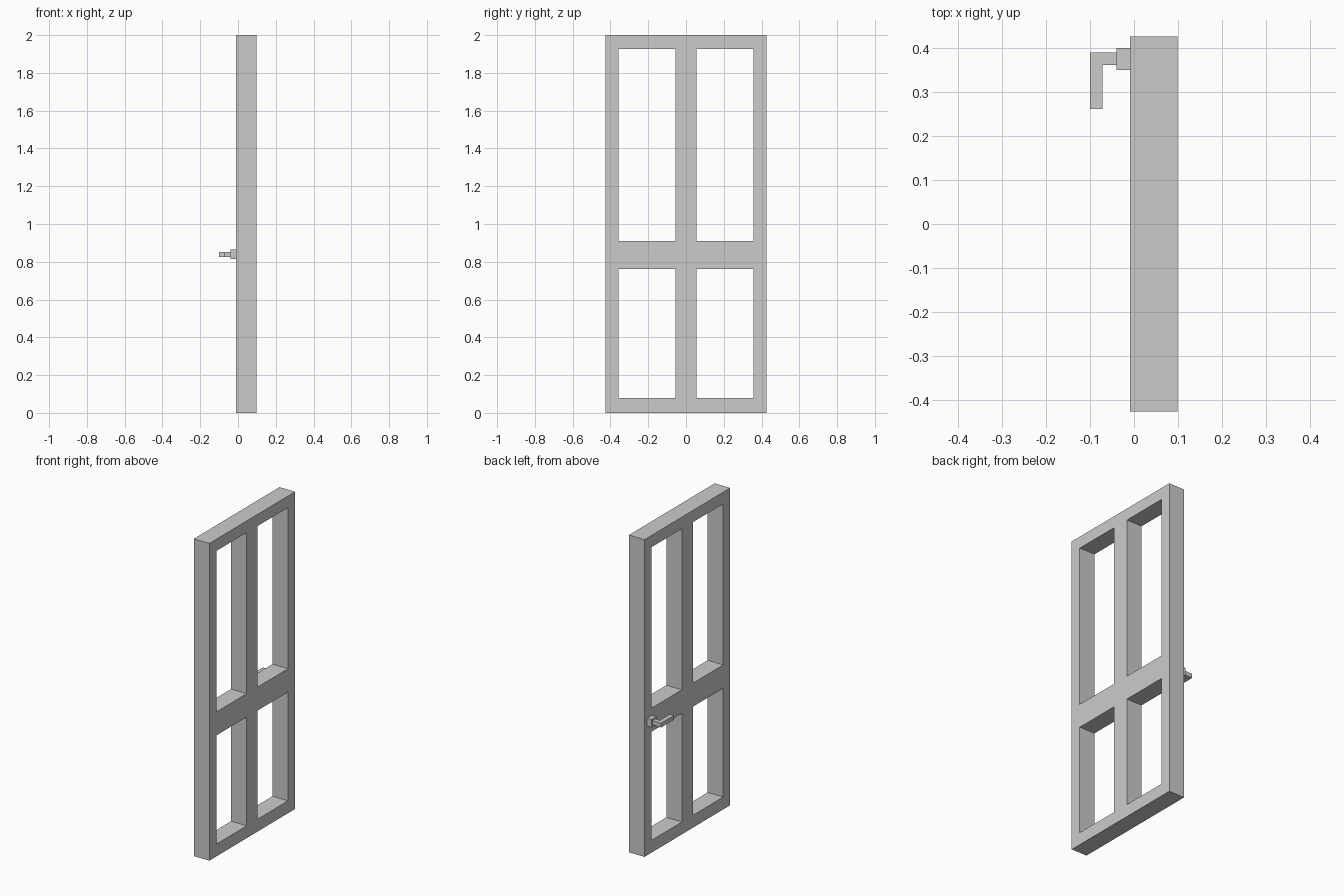
import bpy, bmesh
from mathutils import Vector

if "Cube" in bpy.data.objects:
    bpy.data.objects.remove(bpy.data.objects["Cube"])


def finish(name, bm):
    bmesh.ops.recalc_face_normals(bm, faces=bm.faces)
    mesh = bpy.data.meshes.new(name)
    bm.to_mesh(mesh)
    bm.free()
    obj = bpy.data.objects.new(name, mesh)
    bpy.context.collection.objects.link(obj)
    return obj


def extrude(bm, faces, offset):
    new = bmesh.ops.extrude_face_region(bm, geom=faces)["geom"]
    verts = [v for v in new if isinstance(v, bmesh.types.BMVert)]
    bmesh.ops.translate(bm, verts=verts, vec=Vector(offset))


# Frame: grid of bars with four openings, extruded through its thickness
ys = [-0.427, -0.357, -0.055, 0.055, 0.357, 0.427]
zs = [0, 0.078, 0.763, 0.911, 1.926, 2]
x_back, x_front = -0.0095, 0.099
bm = bmesh.new()
grid = [[bm.verts.new((x_back, y, z)) for z in zs] for y in ys]
faces = []
for i in range(5):
    for j in range(5):
        if i % 2 and j % 2:
            continue  # window opening
        faces.append(bm.faces.new((grid[i][j], grid[i + 1][j],
                                   grid[i + 1][j + 1], grid[i][j + 1])))
extrude(bm, faces, (x_front - x_back, 0, 0))
bmesh.ops.dissolve_limit(bm, angle_limit=0.01, verts=bm.verts, edges=bm.edges)
finish("door_frame", bm)


# Handle parts: plan outlines extruded in z
def plan_solid(name, outline, z0, z1):
    bm = bmesh.new()
    face = bm.faces.new([bm.verts.new((x, y, z0)) for x, y in outline])
    extrude(bm, [face], (0, 0, z1 - z0))
    return finish(name, bm)


plan_solid("handle_base",
           [(-0.04, 0.351), (x_back, 0.351), (x_back, 0.401), (-0.04, 0.401)],
           0.814, 0.864)
plan_solid("handle_lever",
           [(-0.04, 0.362), (-0.072, 0.362), (-0.072, 0.262),
            (-0.1, 0.262), (-0.1, 0.39), (-0.04, 0.39)],
           0.826, 0.853)
